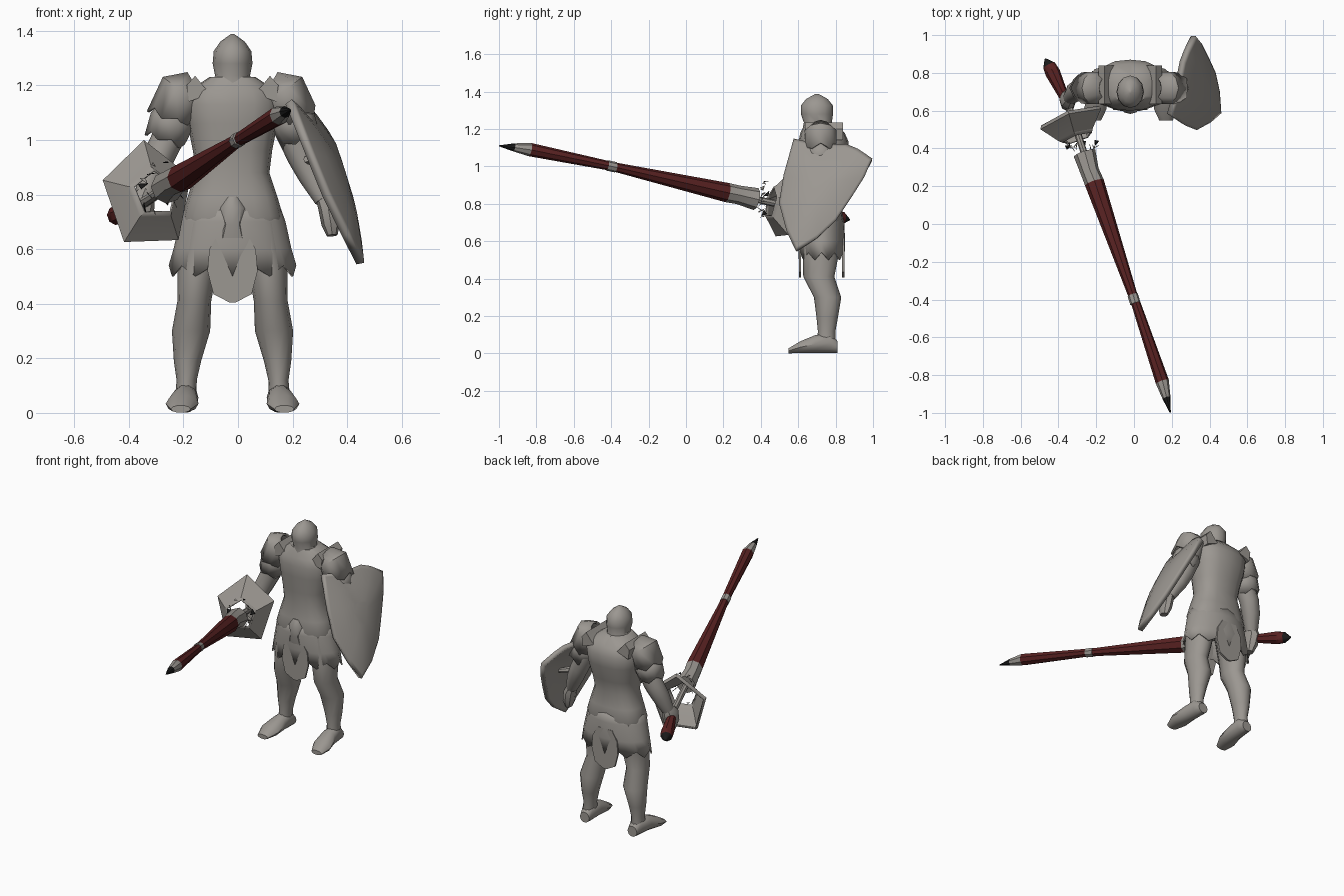
import bpy, bmesh, math, random
from mathutils import Vector

if "Cube" in bpy.data.objects:
    bpy.data.objects.remove(bpy.data.objects["Cube"])
random.seed(4)
CX = -0.02  # body centre line


def material(name, rgb):
    m = bpy.data.materials.new(name)
    m.use_nodes = True
    m.diffuse_color = (*rgb, 1)
    m.node_tree.nodes["Principled BSDF"].inputs["Base Color"].default_value = (*rgb, 1)
    return m


MATS = [material("steel grey", (0.33, 0.31, 0.285)),
        material("dark red", (0.10, 0.016, 0.016)),
        material("black", (0.01, 0.01, 0.01))]


def finish(name, bm, thick=0, angle=40):
    if not thick:
        bmesh.ops.recalc_face_normals(bm, faces=bm.faces)
    me = bpy.data.meshes.new(name)
    bm.to_mesh(me)
    bm.free()
    ob = bpy.data.objects.new(name, me)
    bpy.context.collection.objects.link(ob)
    for m in MATS:
        me.materials.append(m)
    bpy.ops.object.select_all(action="DESELECT")
    ob.select_set(True)
    bpy.context.view_layer.objects.active = ob
    bpy.ops.object.shade_smooth_by_angle(angle=math.radians(angle))
    if thick:
        mod = ob.modifiers.new("thickness", "SOLIDIFY")
        mod.thickness = thick
        mod.offset = 0
    return ob


def tube(name, rings, sides=12, mats=None, axis=None, thick=0, power=1, phase=0, jag=0, angle=40):
    """Loft through rings of (x, y, z, rx, ry); open shell if thick is given."""
    bm = bmesh.new()
    pts = [Vector(r[:3]) for r in rings]
    loops = []
    for i, r in enumerate(rings):
        t = Vector(axis) if axis else pts[min(i + 1, len(pts) - 1)] - pts[max(i - 1, 0)]
        t.normalize()
        u = Vector((1, 0, 0)) - t * t.x
        u.normalize()
        v = u.cross(t)
        loop = []
        for k in range(sides):
            a = phase + math.tau * k / sides
            c, s = math.cos(a), math.sin(a)
            c = math.copysign(abs(c) ** power, c)
            s = math.copysign(abs(s) ** power, s)
            drop = t * jag * (k % 2) if i == len(rings) - 1 else Vector()
            loop.append(bm.verts.new(pts[i] + u * c * r[3] + v * s * r[-1] + drop))
        loops.append(loop)
    for i in range(len(loops) - 1):
        for k in range(sides):
            n = (k + 1) % sides
            f = bm.faces.new((loops[i][k], loops[i][n], loops[i + 1][n], loops[i + 1][k]))
            f.material_index = mats[i] if mats else 0
    if not thick:
        for loop, m in ((loops[0], 0), (loops[-1], -1)):
            bm.faces.new(loop).material_index = mats[m] if mats else 0
    return finish(name, bm, thick, angle)


def prism(name, outline, y0, y1):
    """Extrude an x-z outline along y."""
    bm = bmesh.new()
    f = bm.faces.new([bm.verts.new((x, y0, z)) for x, z in outline])
    ext = bmesh.ops.extrude_face_region(bm, geom=[f])["geom"]
    bmesh.ops.translate(bm, vec=(0, y1 - y0, 0), verts=[g for g in ext if isinstance(g, bmesh.types.BMVert)])
    return finish(name, bm)


UP = (0, 0, 1)
# Torso and hooded helmet
tube("torso", [(CX, .72, .66, .17, .10), (CX, .72, .72, .185, .12), (CX, .72, .79, .165, .11),
               (CX, .72, .88, .135, .10), (CX, .725, .96, .145, .112), (CX, .735, 1.06, .165, .13),
               (CX, .735, 1.13, .175, .135), (CX, .73, 1.18, .16, .118), (CX, .715, 1.23, .085, .08)],
     16, axis=UP, power=.8)
tube("helmet", [(CX, .71, 1.18, .10, .09), (CX, .705, 1.235, .064, .075), (CX, .70, 1.28, .073, .086),
                (CX, .70, 1.325, .069, .086), (CX, .70, 1.36, .045, .058), (CX, .70, 1.388, .006, .008)],
     axis=UP)

# Skirt, loin guard and hanging cloths
tube("skirt", [(CX, .72, .77, .165, .108), (CX, .72, .70, .19, .122), (CX, .725, .60, .212, .122),
               (CX, .725, .54, .23, .118)], 20, axis=(0, 0, -1), thick=.008, jag=.04)
tube("loin_guard", [(CX, .615, .79, .02, .01), (CX, .608, .75, .045, .025), (CX, .61, .69, .035, .025),
                    (CX, .61, .64, .05, .015)], 8, axis=UP)
for name, y in (("front_cloth", .603), ("back_cloth", .835)):
    half = [(.05, .66), (.085, .60), (.092, .52), (.07, .435), (.012, .405)]
    prism(name, [(CX + x, z) for x, z in half] + [(CX - x, z) for x, z in reversed(half)], y, y + .012)

# Mirrored limbs and shoulder armour
for side, s in (("left", 1), ("right", -1)):
    def place(rings):
        return [(CX + s * r[0], *r[1:]) for r in rings]

    tube(side + "_leg", place([(.10, .72, .70, .08, .10), (.13, .72, .52, .072, .095), (.14, .71, .41, .062, .083),
                               (.152, .757, .30, .070, .073), (.165, .755, .19, .050, .057),
                               (.168, .752, .12, .037, .047), (.172, .75, .04, .04, .05)]), axis=UP)
    tube(side + "_foot", place([(.168, .81, .035, .033, .033), (.17, .77, .055, .045, .055),
                                (.175, .69, .05, .048, .05), (.185, .61, .033, .060, .033),
                                (.19, .548, .014, .036, .014)]), 10, axis=(0, -1, 0))
    tube(side + "_pauldron", place([(.14, .72, 1.20, .05), (.185, .72, 1.175, .085), (.225, .72, 1.09, .082)]),
         10, thick=.01, jag=.025)
    tube(side + "_arm_plate", place([(.20, .72, 1.12, .055), (.222, .72, 1.07, .078), (.245, .72, 1.01, .07)]),
         10, thick=.01, jag=.02)
    collar = [(.08, 1.17), (.105, 1.195), (.137, 1.235), (.168, 1.20), (.16, 1.14)]
    prism(side + "_collar", [(CX + s * x, z) for x, z in collar], .635, .84)

tube("right_arm", [(-.19, .72, 1.15, .06), (-.235, .725, 1.05, .06), (-.28, .72, .96, .058),
                   (-.31, .70, .89, .054), (-.34, .67, .80, .038)], 10)
tube("right_hand", [(-.335, .675, .82, .03), (-.35, .66, .78, .045, .055), (-.35, .645, .72, .042, .05),
                    (-.345, .64, .67, .025, .03)], 8)
tube("left_arm", [(.15, .72, 1.15, .06), (.19, .73, 1.04, .058), (.235, .735, .94, .055),
                  (.27, .725, .87, .05), (.315, .70, .78, .035)], 10)
tube("left_hand", [(.31, .70, .80, .028), (.33, .695, .75, .036, .045), (.34, .69, .69, .034, .045),
                   (.345, .685, .65, .02, .03)], 8)

# Shield: curved plate from nested outlines, bulging outward
outline = [(.58, 1.14), (.66, 1.12), (.75, 1.11), (.86, 1.11), (.92, 1.085), (.995, 1.035), (.95, .94),
           (.88, .83), (.80, .71), (.70, .615), (.59, .547), (.545, .65), (.505, .80), (.53, .95)]
cy, cz = .70, .90
bm = bmesh.new()
rings = []
for scale in (1, .93, .6, .25):
    ring = []
    for y, z in outline:
        y, z = cy + (y - cy) * scale, cz + (z - cz) * scale
        x = .445 + .195 * (y - .58) - .44 * (z - .55) + .05 * (1 - scale ** 2)
        ring.append(bm.verts.new((x, y, z)))
    rings.append(ring)
for a, b in zip(rings, rings[1:]):
    for k in range(len(a)):
        n = (k + 1) % len(a)
        bm.faces.new((a[k], a[n], b[n], b[k]))
bm.faces.new(rings[-1])
finish("shield", bm, thick=.03)
tube("shield_strap", [(.25, .66, .93, .012), (.29, .73, .91, .02), (.36, .77, .90, .012)], 6)

# Lance: tip, shaft with mid ring, flared end, rear handle
tube("lance_shaft", [(.192, -.998, 1.11, .003), (.172, -.92, 1.102, .022), (.15, -.835, 1.09, .036),
                     (.01, -.42, 1.005, .025), (.007, -.42, 1.005, .028), (-.007, -.375, .995, .028),
                     (-.007, -.375, .995, .025), (-.21, .22, .86, .052), (-.235, .28, .848, .05),
                     (-.262, .375, .825, .06)],
     8, mats=[2, 0, 1, 0, 0, 0, 1, 0, 0], axis=(-.31, .93, -.2), angle=30)
tube("lance_handle", [(-.262, .37, .825, .018), (-.345, .62, .77, .02), (-.43, .80, .73, .04),
                      (-.45, .84, .722, .034), (-.47, .875, .715, .004)], 8, mats=[0, 1, 1, 2])

# Hand guard: faceted open cone, with broken splinters toward the shaft
tube("hand_guard", [(-.30, .455, .805, .085), (-.31, .47, .80, .10), (-.33, .545, .795, .175, .205),
                    (-.335, .56, .79, .165, .195)], 5, axis=(-.31, .93, -.2), thick=.008,
     phase=math.radians(95), angle=10)
bm = bmesh.new()
for k in range(14):
    a = math.tau * k / 14
    y = .39 + .07 * random.random()
    r = .05 + (y - .37) * .7
    c = Vector((-.26 - .33 * (y - .37) + r * math.cos(a), y, .83 - .22 * (y - .37) + r * math.sin(a)))
    corners = [c + Vector([random.uniform(-.02, .02) for _ in range(3)]) for _ in range(3)]
    bm.faces.new([bm.verts.new(p) for p in corners]).material_index = 2 * (k % 2)
finish("guard_splinters", bm, thick=.003)
